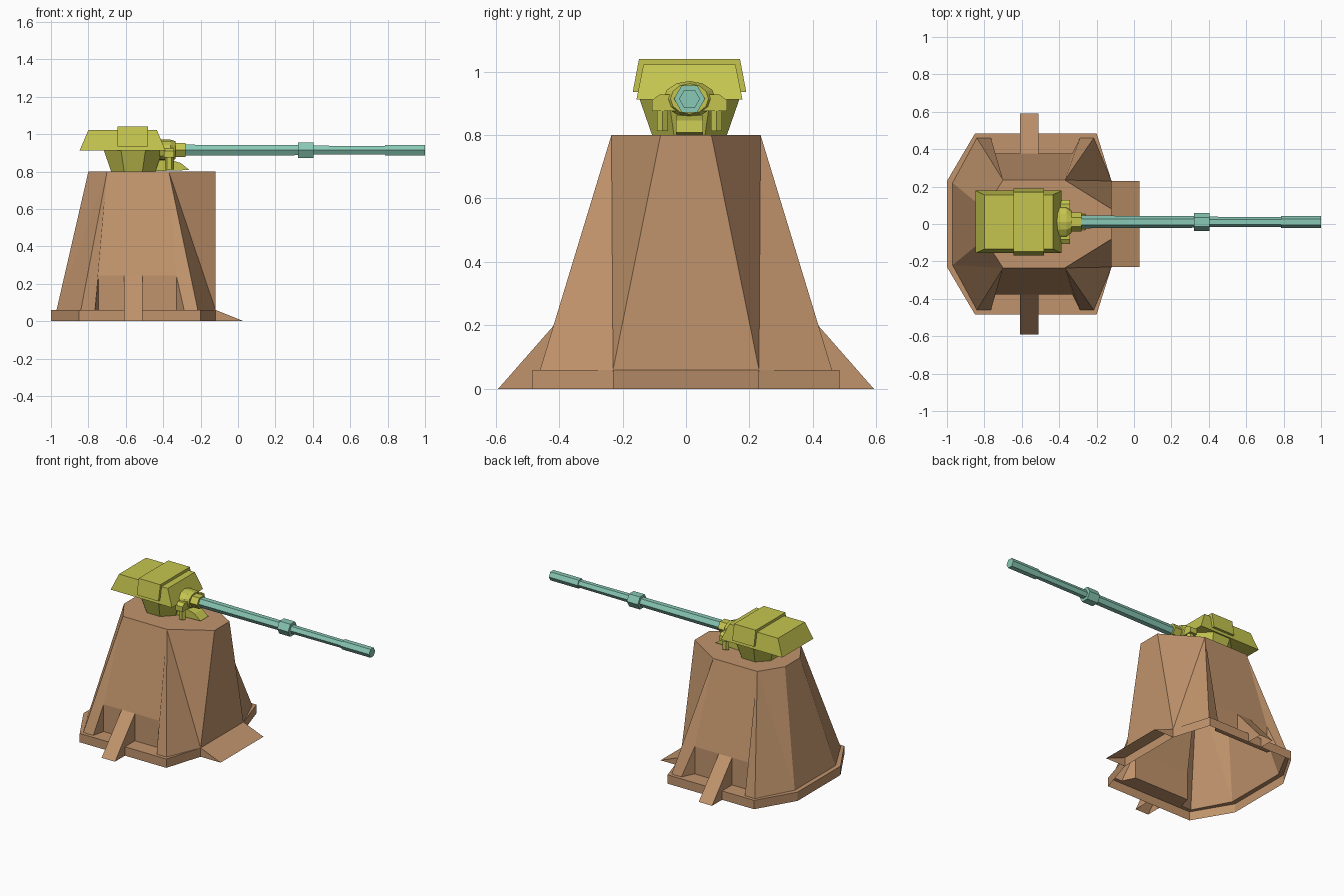
import bpy, bmesh, math

if "Cube" in bpy.data.objects:
    bpy.data.objects.remove(bpy.data.objects["Cube"])

def material(name, rgb):
    m = bpy.data.materials.new(name)
    m.diffuse_color = (*rgb, 1)
    m.use_nodes = True
    m.node_tree.nodes["Principled BSDF"].inputs["Base Color"].default_value = m.diffuse_color
    return m

BROWN = material("clay brown", (0.53, 0.295, 0.15))
OLIVE = material("olive yellow", (0.56, 0.56, 0.08))
TEAL = material("pale teal", (0.25, 0.58, 0.46))
CY, CZ = 0.011, 0.914          # gun axis

def build(name, polys, mat):
    """Make a flat shaded object from a list of polygons given as points."""
    bm = bmesh.new()
    for p in polys:
        pts = [q for i, q in enumerate(p) if q != p[i - 1]]
        if len(pts) > 2:
            bm.faces.new([bm.verts.new(q) for q in pts])
    bmesh.ops.remove_doubles(bm, verts=bm.verts, dist=1e-4)
    bmesh.ops.recalc_face_normals(bm, faces=bm.faces)
    me = bpy.data.meshes.new(name)
    bm.to_mesh(me)
    bm.free()
    me.materials.append(mat)
    ob = bpy.data.objects.new(name, me)
    bpy.context.collection.objects.link(ob)
    return ob

def bridge(a, b):
    n = len(a)
    return [[a[i], a[(i + 1) % n], b[(i + 1) % n], b[i]] for i in range(n)]

def loft(name, rings, mat):
    polys = [rings[0], rings[-1]]
    for a, b in zip(rings, rings[1:]):
        polys += bridge(a, b)
    return build(name, polys, mat)

def frustum(name, lo, hi, mat):
    """Tapered box: lo and hi are (x0, x1, half y, z)."""
    ring = lambda x0, x1, h, z: [(x0, CY - h, z), (x1, CY - h, z), (x1, CY + h, z), (x0, CY + h, z)]
    return loft(name, [ring(*lo), ring(*hi)], mat)

def tube(name, stations, n, mat, turn=0.0):
    """Tube along x through stations (x, y radius, z radius)."""
    rings = []
    for x, ry, rz in stations:
        ang = [turn + math.tau * i / n for i in range(n)]
        rings.append([(x, CY + ry * math.cos(a), CZ + rz * math.sin(a)) for a in ang])
    return loft(name, rings, mat)

def octagon(half, z):
    """Mirror four (x, y) points over y = 0."""
    return [(x, y, z) for x, y in half] + [(x, -y, z) for x, y in reversed(half)]

# Pedestal: hollow shell with base band, ledge, sloped walls and side recesses
outer = [(-1, .23), (-.85, .484), (-.2, .484), (-.12, .23)]
inner = [(-.97, .22), (-.84, .46), (-.215, .46), (-.12, .23)]
crown = [(-.8, .08), (-.7, .235), (-.37, .235), (-.12, .08)]
base0, base1 = octagon(outer, 0), octagon(outer, .06)
foot, top = octagon(inner, .06), octagon(crown, .8)
polys = bridge(base0, base1) + bridge(base1, foot) + [top]
polys += [[foot[0], foot[7], top[7], top[0]], [foot[3], foot[4], top[4], top[3]]]
for s in (1, -1):
    P = lambda x, y, z: (x, s * y, z)
    K, C, D, N = [P(x, y, .06) for x, y in inner]
    J, A, B, Q = [P(x, y, .8) for x, y in crown]
    E, F = P(-.745, .377, .245), P(-.33, .377, .245)
    E0, F0 = P(-.745, .377, .06), P(-.33, .377, .06)
    G, H = P(-.765, .46, .06), P(-.288, .46, .06)
    polys += [[K, C, A], [K, A, J], [B, D, N], [B, N, Q],
              [A, E, F, B], [A, C, G, E], [B, F, H, D],
              [E, E0, F0, F], [E, G, E0], [F, F0, H], [E0, G, H, F0]]
build("pedestal", polys, BROWN)

# Sloping side buttresses
for s, side in ((1, "back"), (-1, "front")):
    x0, x1 = -.61, -.51
    prof = [(.377, .245), (.592, 0), (.484, 0), (.484, .06), (.377, .06)]
    l, r = [[(x, s * y, z) for y, z in prof] for x in (x0, x1)]
    build(side + "_buttress", [l, r, [l[0], l[1], r[1], r[0]]], BROWN)

# Entry ramp
l, r = [[(-.12, y, .06), (.03, y, 0), (-.12, y, 0)] for y in (-.23, .23)]
build("ramp", [l, r, [l[0], l[1], r[1], r[0]]], BROWN)

# Turret neck: tapered octagon
rings = []
for rad, z in ((.118, .8), (.158, .915)):
    k = rad / math.cos(math.pi / 8)
    rings.append([(-.56 + k * math.cos(math.pi / 8 + i * math.pi / 4),
                   CY + k * math.sin(math.pi / 8 + i * math.pi / 4), z) for i in range(8)])
loft("turret_neck", rings, OLIVE)

# Turret hood with its raised band
frustum("turret_hood", (-.847, -.387, .167, .912), (-.80, -.434, .145, 1.022), OLIVE)
frustum("hood_band", (-.643, -.48, .179, .935), (-.643, -.48, .159, 1.04), OLIVE)

# Gun mount: trunnion bar, two posts, foot wedge, mantlet and collar
prof = [(-.118, .875), (.118, .875), (.118, .91), (.095, .927), (-.095, .927), (-.118, .91)]
loft("trunnion_bar", [[(x, CY + y, z) for y, z in prof] for x in (-.395, -.342)], OLIVE)
for s, side in ((1, "back"), (-1, "front")):
    rings = [[(-.367 + .024 * math.cos(i * math.pi / 3),
               CY + s * .085 + .02 * math.sin(i * math.pi / 3), z) for i in range(6)]
             for z in (.812, .89)]
    loft(side + "_mount_post", rings, OLIVE)
prof = [(-.45, .802), (-.26, .808), (-.305, .845), (-.36, .862), (-.45, .862)]
loft("mount_foot", [[(x, CY + y, z) for x, z in prof] for y in (-.042, .042)], OLIVE)
tube("mantlet", [(-.42, .083, .056), (-.36, .083, .056), (-.335, .06, .048)], 12, OLIVE)
tube("barrel_collar", [(-.34, .05, .043), (-.28, .05, .043)], 6, OLIVE)

# Hexagonal barrel with mid sleeve and muzzle
def hexes(name, x0, x1, r0, r1):
    tube(name, [(x0, r0, r0), (x1, r1, r1)], 6, TEAL)

hexes("barrel_rear", -.285, .32, .034, .031)
hexes("barrel_sleeve", .32, .403, .049, .049)
hexes("barrel_front", .403, .785, .028, .026)
hexes("muzzle", .785, 1.0, .033, .033)
